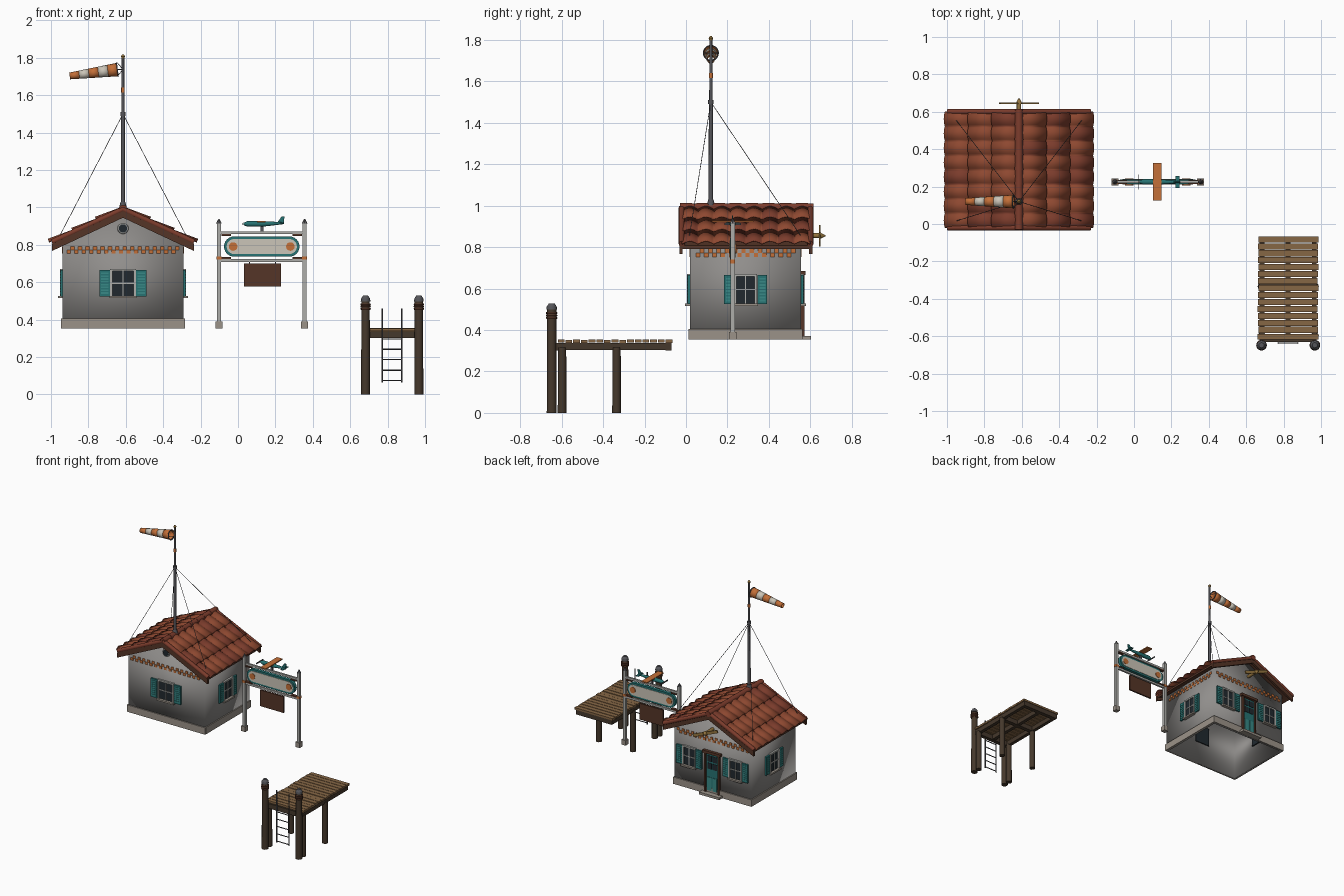
import bpy, bmesh, math, random
from mathutils import Matrix, Vector

if "Cube" in bpy.data.objects:
    bpy.data.objects.remove(bpy.data.objects["Cube"])
random.seed(3)

def mat(name, r, g, b):
    m = bpy.data.materials.new(name)
    m.diffuse_color = (r, g, b, 1)
    m.use_nodes = True
    m.node_tree.nodes["Principled BSDF"].inputs["Base Color"].default_value = m.diffuse_color
    return m
TILE, TILE2 = mat("tile", .27, .065, .03), mat("tile_dark", .2, .045, .025)
BROWN, TIMBER, DECK = mat("brown", .09, .035, .02), mat("timber", .06, .04, .025), mat("deck", .24, .135, .06)
TEAL, TEAL2 = mat("teal", .02, .17, .17), mat("teal_light", .04, .25, .24)
GLASS, ORANGE, CREAM = mat("glass", .015, .022, .028), mat("orange", .55, .16, .04), mat("cream", .6, .56, .48)
WALL, STONE, METAL, GOLD = mat("wall", .28, .27, .26), mat("stone", .33, .29, .25), mat("metal", .09, .09, .1), mat("brass", .3, .18, .05)
PALE = mat("pale", .42, .42, .4)

def finish(bm, name, m):
    me = bpy.data.meshes.new(name)
    bmesh.ops.recalc_face_normals(bm, faces=bm.faces)
    bm.to_mesh(me)
    bm.free()
    ob = bpy.data.objects.new(name, me)
    bpy.context.collection.objects.link(ob)
    if m:
        me.materials.append(m)
    return ob

def boxes(name, m, items, M=Matrix()):
    """items: (cx, cy, cz, sx, sy, sz)"""
    bm = bmesh.new()
    for c in items:
        bmesh.ops.create_cube(bm, size=1, matrix=M @ Matrix.Translation(c[:3]) @ Matrix.Diagonal((*c[3:], 1)))
    return finish(bm, name, m)

def rods(name, m, items, n=12, caps=True):
    """items: (start, end, start radius, end radius)"""
    bm = bmesh.new()
    for p, q, r1, r2 in items:
        p, q = Vector(p), Vector(q)
        d = q - p
        T = Matrix.Translation((p + q) / 2) @ d.to_track_quat('Z', 'Y').to_matrix().to_4x4()
        bmesh.ops.create_cone(bm, cap_ends=caps, segments=n, radius1=r1, radius2=r2, depth=d.length, matrix=T)
    return finish(bm, name, m)

def prism(name, m, pts, spans):
    """xz outline extruded over each (y0, y1)"""
    bm = bmesh.new()
    for y0, y1 in spans:
        f = bm.faces.new([bm.verts.new((x, y0, z)) for x, z in pts])
        g = bmesh.ops.extrude_face_region(bm, geom=[f])["geom"]
        bmesh.ops.translate(bm, vec=(0, y1 - y0, 0), verts=[v for v in g if isinstance(v, bmesh.types.BMVert)])
    return finish(bm, name, m)

def ring(name, m, loc, R, r, rot=(0, 0, 0)):
    bpy.ops.mesh.primitive_torus_add(location=loc, rotation=rot, major_radius=R, minor_radius=r, major_segments=20, minor_segments=6)
    bpy.context.object.name = name
    bpy.context.object.data.materials.append(m)

CX, CY, HX, HY = -.615, .2875, .3225, .2675

# House walls: open-bottomed shell with gables
sec = [(-HX, .353), (HX, .353), (HX, .812), (0, .965), (-HX, .812)]
bm = bmesh.new()
A, B = [[bm.verts.new((CX + x, CY + s * HY, z)) for x, z in sec] for s in (-1, 1)]
for f in (A, B, [A[0], A[4], B[4], B[0]], [A[1], A[2], B[2], B[1]]):
    bm.faces.new(f)
walls = finish(bm, "house_walls", WALL)
sol = walls.modifiers.new("thick", 'SOLIDIFY')
sol.thickness, sol.offset = .018, -1
boxes("plinth", STONE, [(CX, CY + s * HY, .379, 2 * HX + .014, .016, .052) for s in (-1, 1)] +
      [(CX + s * HX, CY, .379, .016, 2 * HY, .052) for s in (-1, 1)])

# Checker frieze round the house
cells = []
for k in range(30):
    z = .781 if k % 2 else .762
    cells += [(CX + (k - 14.5) * .02, CY + s * HY, z, .02, .006, .019) for s in (-1, 1)]
    if k < 24:
        cells += [(CX + s * HX, CY + (k - 11.5) * .02, z, .006, .02, .019) for s in (-1, 1)]
boxes("checker_frieze", ORANGE, cells)

# Windows with shutters
def window(name, x, y, ang, w=.125, sh=.055):
    M = Matrix.Translation((x, y, .595)) @ Matrix.Rotation(ang, 4, 'Z')
    h = .14
    boxes(name + "_glass", GLASS, [(0, .008, 0, w, .026, h)], M)
    boxes(name + "_frame", PALE, [(s * w / 2, -.006, 0, .012, .016, h + .012) for s in (-1, 1)] +
          [(0, -.006, h / 2, w, .016, .012), (0, -.006, 0, w, .008, .006), (0, -.006, 0, .006, .008, h)], M)
    boxes(name + "_sill", STONE, [(0, -.01, -h / 2 - .004, w + .02, .028, .012)], M)
    sx = w / 2 + sh / 2 + .008
    boxes(name + "_shutters", TEAL, [(s * sx, -.006, 0, sh, .012, h) for s in (-1, 1)], M)
    boxes(name + "_shutter_slats", TEAL2, [(s * sx, -.012, (i - 3.5) * .015, sh - .016, .006, .009)
          for s in (-1, 1) for i in range(8)], M)
window("front_window", CX, CY - HY, 0)
window("right_window", CX + HX, CY, math.pi / 2, .1, .045)
window("left_window", CX - HX, CY, -math.pi / 2, .1, .045)
for s, nm in ((-1, "back_window_a"), (1, "back_window_b")):
    window(nm, CX + s * .195, CY + HY, math.pi, .1, .048)

# Round gable window
rods("gable_window_glass", GLASS, [((CX, .01, .888), (CX, .04, .888), .022, .022)], 20)
ring("gable_window_rim", PALE, (CX, .017, .888), .024, .006, (math.pi / 2, 0, 0))

# Back door and step
YB = CY + HY
boxes("door_leaf", TEAL, [(CX, YB, .515, .1, .014, .29)])
boxes("door_panels", TEAL2, [(CX + s * .023, YB + .008, .435, .034, .006, .1) for s in (-1, 1)])
boxes("door_glass", GLASS, [(CX + s * .022, YB + .007, .57 + k * .056, .036, .006, .045) for s in (-1, 1) for k in (0, 1)])
boxes("door_frame", BROWN, [(CX + s * .056, YB + .004, .52, .014, .024, .3) for s in (-1, 1)] +
      [(CX, YB + .006, .675, .15, .032, .02)])
boxes("door_step", STONE, [(CX, YB + .022, .362, .17, .05, .018)])

# Wall propeller
rods("propeller_hub", GOLD, [((CX, YB - .01, .855), (CX, .645, .855), .012, .012),
     ((CX, .645, .855), (CX, .672, .855), .017, .003)])
P = Matrix.Translation((CX, .645, .855)) @ Matrix.Rotation(math.radians(22), 4, 'Y')
boxes("propeller_blades", GOLD, [(s * .055, 0, 0, .11, .008, .022) for s in (-1, 1)], P)

# Roof deck, barge boards
def chevron(w, zt, zb, d):
    return [(CX, zt), (CX + w, zt - d), (CX + w, zb - d), (CX, zb), (CX - w, zb - d), (CX - w, zt - d)]
prism("roof_deck", BROWN, chevron(.375, .983, .967, .175), [(-.02, .6)])
prism("barge_boards", BROWN, chevron(.38, .985, .945, .178), [(-.032, -.016), (.594, .61)])

# Roof tiles: three overlapping barrel courses on each slope
ang, L, NC, NS = math.radians(25), .418, 8, 8
for s, side in ((-1, "left"), (1, "right")):
    for c in range(3):
        bm = bmesh.new()
        rows = []
        for e in (0, 1):
            u = (c + e) * L / 3 + e * .012
            row = []
            for j in range(NC * NS + 1):
                h = .001 + .012 * e + .014 * abs(math.sin(math.pi * j / NS))
                row.append(bm.verts.new((CX + s * (u * math.cos(ang) + h * math.sin(ang)), -.02 + .62 * j / (NC * NS),
                                         .986 - u * math.sin(ang) + h * math.cos(ang))))
            rows.append(row)
        for j in range(NC * NS):
            bm.faces.new((rows[0][j], rows[0][j + 1], rows[1][j + 1], rows[1][j])).material_index = int(random.random() < .35) if j % NS == 0 else bm.faces[-1].material_index if bm.faces.ensure_lookup_table() else 0
        bm.faces.ensure_lookup_table()
        for j in range(NC):
            k = int(random.random() < .35)
            for i in range(NS):
                bm.faces[j * NS + i].material_index = k
        ob = finish(bm, f"{side}_roof_tiles_{c + 1}", TILE)
        ob.data.materials.append(TILE2)
        md = ob.modifiers.new("thick", 'SOLIDIFY')
        md.thickness, md.offset = .007, 0
rods("verge_rolls", TILE2, [((CX, y, .99), (CX + s * .38, y, .815), .015, .015) for s in (-1, 1) for y in (-.02, .6)])
rods("ridge_cap", TILE2, [((CX, -.03 + k * .08, .99), (CX, .055 + k * .08, .99), .023, .021) for k in range(8)])

# Mast, guy wires
PY = .12
rods("mast", METAL, [((CX, PY, .9), (CX, PY, 1.5), .011, .01), ((CX, PY, 1.5), (CX, PY, 1.8), .008, .007),
     ((CX, PY, 1.49), (CX, PY, 1.51), .013, .013), ((CX, PY, 1), (CX, PY, 1.03), .02, .013)])
rods("mast_band", ORANGE, [((CX, PY, 1.615), (CX, PY, 1.64), .0095, .0095)])
rods("mast_finial", GOLD, [((CX, PY, 1.797), (CX, PY, 1.808), .007, .011), ((CX, PY, 1.808), (CX, PY, 1.819), .011, .004)])
rods("guy_wires", METAL, [((CX, PY, 1.5), (CX + s * .34, y, .845), .0017, .0017) for s in (-1, 1) for y in (.015, .56)], 5)

# Windsock in five stripes
a, b = Vector((-.645, PY, 1.737)), Vector((-.9, PY, 1.703))
for nm, m, ks in (("windsock_orange", ORANGE, (0, 2, 4)), ("windsock_white", CREAM, (1, 3))):
    ob = rods(nm, m, [(a.lerp(b, k / 5), a.lerp(b, (k + 1) / 5), .036 - .0036 * k, .0324 - .0036 * k) for k in ks], 16, False)
    ob.modifiers.new("thick", 'SOLIDIFY').thickness = .002
ring("windsock_hoop", METAL, a, .036, .003, (0, math.pi / 2 - .13, 0))
rods("windsock_bridle", METAL, [((CX, PY, 1.737), a + Vector((0, .036 * math.cos(t), .036 * math.sin(t))), .002, .002)
     for t in (0, math.pi / 2, math.pi, -math.pi / 2)], 5)

# Sign: posts and rails
SX, SY = .127, .225
X2 = [(SX - .229), (SX + .229)]
boxes("sign_posts", PALE, [(x, SY, .64, .022, .022, .56) for x in X2])
boxes("sign_feet", STONE, [(x, SY, .372, .036, .036, .038) for x in X2])
boxes("sign_post_bands", ORANGE, [(x, SY, .73, .025, .025, .018) for x in X2])
rods("sign_post_caps", METAL, [((x, SY, .915), (x, SY, .938), .015, .003) for x in X2], 8)
boxes("sign_rails", PALE, [(SX, SY, z, .46, .014, .015) for z in (.865, .717)])
boxes("sign_brackets", BROWN, [(SX + s * .19, SY, z, .05, .022, .01) for s in (-1, 1) for z in (.852, .73)])

# Sign: capsule board with discs
def capsule(w, r):
    return [(SX + s * (w - r) + r * math.cos(t), .791 + r * math.sin(t)) for s, t0 in ((1, -math.pi / 2), (-1, math.pi / 2))
            for t in (t0 + math.pi * i / 12 for i in range(13))]
prism("sign_border", TEAL, capsule(.202, .054), [(SY - .012, SY + .012)])
prism("sign_face", CREAM, capsule(.188, .04), [(SY - .015, SY + .015)])
rods("sign_discs", ORANGE, [((SX + s * .153, SY - .018, .791), (SX + s * .153, SY + .018, .791), .023, .023) for s in (-1, 1)], 20)
boxes("hanging_board", BROWN, [(.131, SY, .639, .198, .012, .123)])
rods("hanging_links", METAL, [((.131 + s * .07, SY, .69), (.131 + s * .07, SY, .72), .003, .003) for s in (-1, 1)], 6)

# Small aeroplane on the sign
Z = .912
rods("plane_body", TEAL, [((.03, SY, Z), (.05, SY, Z), .006, .015), ((.05, SY, Z), (.13, SY, Z), .015, .015),
     ((.13, SY, Z), (.245, SY, Z + .004), .015, .005)])
prism("plane_fin", TEAL, [(.205, Z), (.243, Z), (.249, .952), (.233, .952)], [(SY - .003, SY + .003)])
boxes("plane_tailplane", TEAL, [(.232, SY, Z + .004, .022, .065, .005)])
boxes("plane_wing", ORANGE, [(.124, SY, .924, .046, .2, .008)])
boxes("plane_propeller", METAL, [(.026, SY, Z, .004, .08, .01)])
boxes("plane_stand", METAL, [(.127, SY, .886, .016, .012, .04)])

# Jetty: planks, beams, piles
DX = .8235
boxes("jetty_planks", DECK, [(DX + random.uniform(-.003, .003), -.082 - k * .0372, .346 + random.uniform(-.002, .002), .32, .0325, .015)
      for k in range(14)] + [(DX, -.602, .346, .325, .03, .015)])
boxes("jetty_beams", TIMBER, [(DX + s * d, -.345, .321, .026, .55, .034) for s, d in ((-1, .14), (1, .14), (1, 0))] +
      [(DX, y, .32, .3, .03, .036) for y in (-.615, -.335, -.085)])
PX = [.682, .967]
rods("mooring_piles", TIMBER, [((x, -.648, 0), (x, -.648, .5), .024, .022) for x in PX])
rods("pile_caps", METAL, [((x, -.648, z), (x, -.648, z + .015), r, q) for x in PX for z, r, q in ((.498, .026, .024), (.513, .024, .014))])
rods("support_piles", TIMBER, [((x, y, 0), (x, y, .315), .021, .02) for x in PX for y in (-.598, -.335)])
for i, x in enumerate(PX):
    for k in range(3):
        ring(f"pile_rope_{i}_{k}", BROWN, (x, -.648, .458 + k * .012), .022, .0065)

# Ladder
rods("ladder", METAL, [((DX + s * .052, -.636, .065), (DX + s * .052, -.636, .46), .0045, .0045) for s in (-1, 1)] +
     [((DX - .052, -.636, z), (DX + .052, -.636, z), .0035, .0035) for z in (.075, .13, .187, .242, .297)], 8)

# Smooth rounded parts, keep edges sharp
for ob in bpy.data.objects:
    ob.select_set(ob.type == 'MESH')
bpy.context.view_layer.objects.active = walls
bpy.ops.object.shade_smooth_by_angle(angle=math.radians(35))
